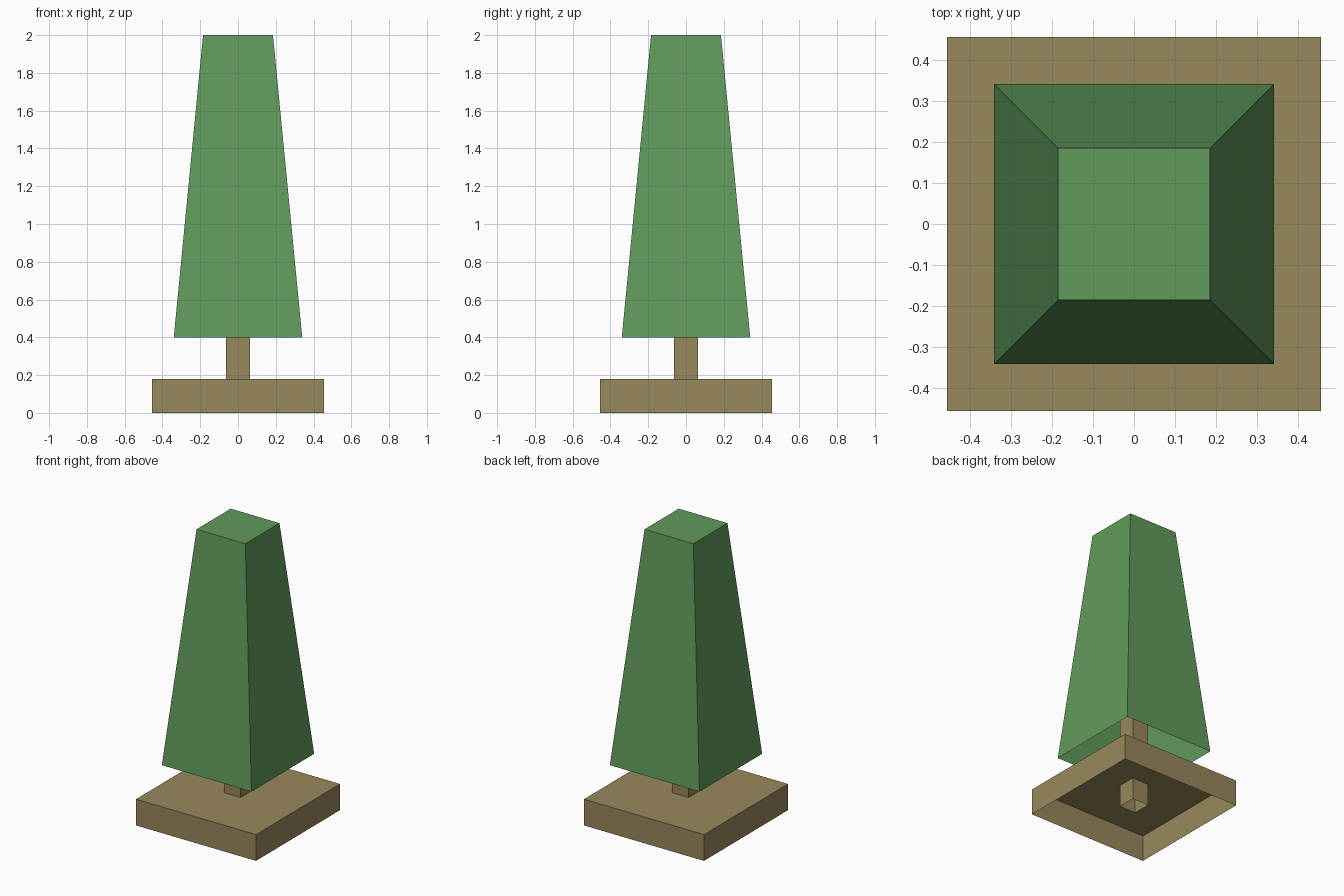
import bpy
import bmesh

if "Cube" in bpy.data.objects:
    bpy.data.objects.remove(bpy.data.objects["Cube"])


def srgb(r, g, b):
    def lin(c):
        c /= 255
        return c / 12.92 if c <= 0.04045 else ((c + 0.055) / 1.055) ** 2.4
    return (lin(r), lin(g), lin(b), 1.0)


def material(name, colour):
    mat = bpy.data.materials.new(name)
    mat.diffuse_color = colour
    mat.use_nodes = True
    mat.node_tree.nodes["Principled BSDF"].inputs["Base Color"].default_value = mat.diffuse_color
    return mat


def tapered_shell(name, mat, z0, half0, z1, half1, top=True):
    """Square shell, open underneath, optionally closed on top."""
    bm = bmesh.new()
    corners = [(-1, -1), (1, -1), (1, 1), (-1, 1)]
    low = [bm.verts.new((x * half0, y * half0, z0)) for x, y in corners]
    high = [bm.verts.new((x * half1, y * half1, z1)) for x, y in corners]
    for i in range(4):
        j = (i + 1) % 4
        bm.faces.new((low[i], low[j], high[j], high[i]))
    if top:
        bm.faces.new(high)
    mesh = bpy.data.meshes.new(name)
    bm.to_mesh(mesh)
    bm.free()
    mesh.materials.append(mat)
    obj = bpy.data.objects.new(name, mesh)
    bpy.context.collection.objects.link(obj)
    return obj


brown = material("bark brown", srgb(153, 136, 92))
green = material("leaf green", srgb(97, 155, 92))

# Planter base: hollow slab, open underneath
tapered_shell("base", brown, 0.0, 0.455, 0.18, 0.455)
# Trunk: square tube through the base and up into the foliage
tapered_shell("trunk", brown, 0.03, 0.0625, 0.72, 0.0625)
# Foliage: tapered block, open underneath
tapered_shell("foliage", green, 0.4, 0.34, 2.0, 0.185)
